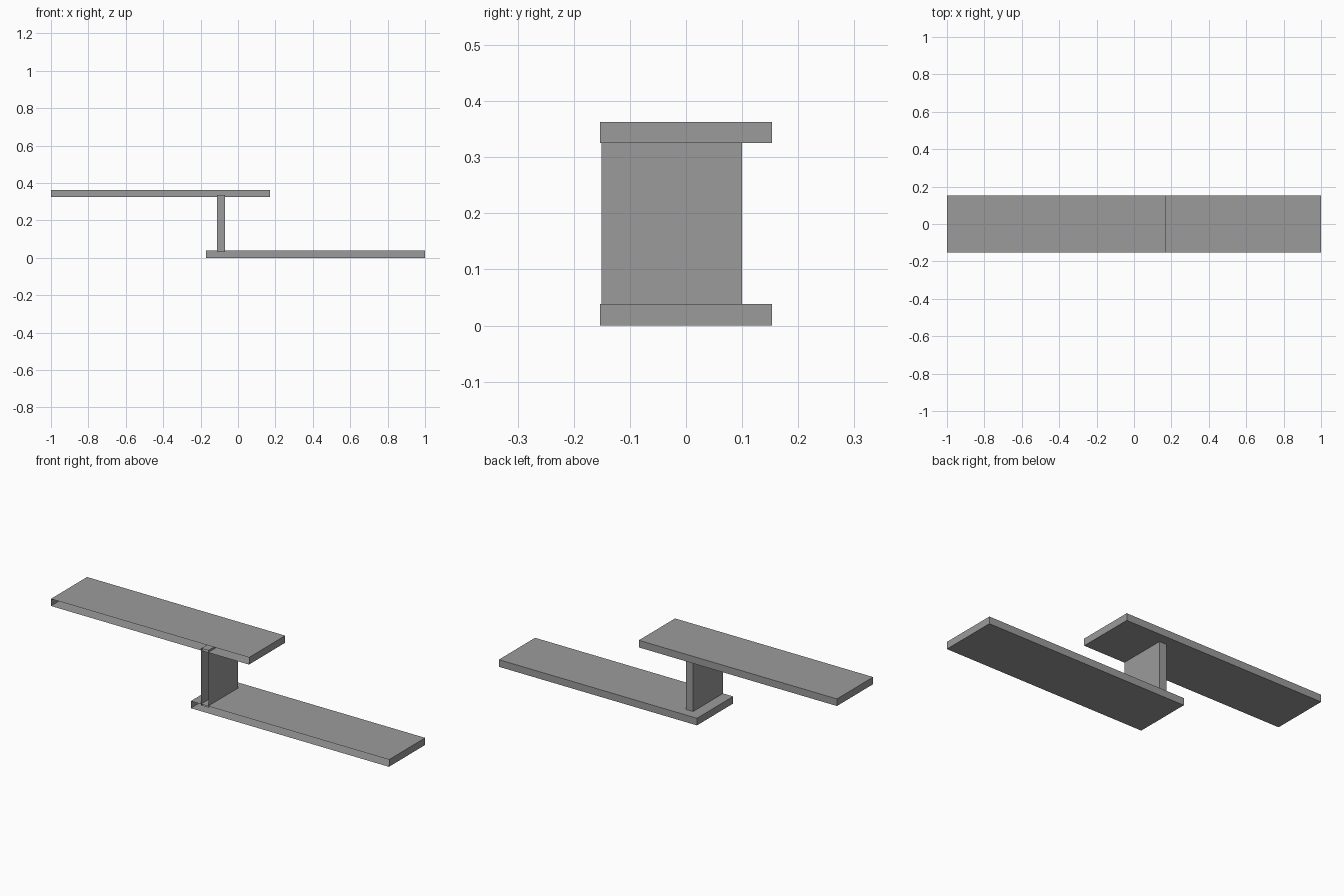
import bpy
import bmesh
from mathutils import Matrix, Vector

cube = bpy.data.objects.get("Cube")
if cube:
    bpy.data.objects.remove(cube, do_unlink=True)

# One plain grey for the whole shelf
grey = bpy.data.materials.new("plain_grey")
grey.use_nodes = True
colour = (0.33, 0.33, 0.33, 1)
grey.diffuse_color = colour
grey.node_tree.nodes["Principled BSDF"].inputs["Base Color"].default_value = colour


def open_box(name, low, high):
    """Thin-walled box with its front (-y) side left open."""
    low, high = Vector(low), Vector(high)
    bm = bmesh.new()
    bmesh.ops.create_cube(bm, size=1, matrix=Matrix.LocRotScale(
        (low + high) / 2, None, high - low))
    bm.normal_update()
    front = [f for f in bm.faces if f.normal.y < -0.5]
    bmesh.ops.delete(bm, geom=front, context='FACES')
    mesh = bpy.data.meshes.new(name)
    bm.to_mesh(mesh)
    bm.free()
    mesh.materials.append(grey)
    obj = bpy.data.objects.new(name, mesh)
    bpy.context.collection.objects.link(obj)
    return obj


depth = 0.153
thick = 0.038
height = 0.363
overlap = 0.172

# Two staggered boards
open_box("lower_board", (-overlap, -depth, 0), (1, depth, thick))
open_box("upper_board", (-1, -depth, height - thick), (overlap, depth, height))

# Upright divider, let slightly into both boards
open_box("divider", (-0.112, -0.151, 0.03), (-0.07, 0.1, 0.335))
